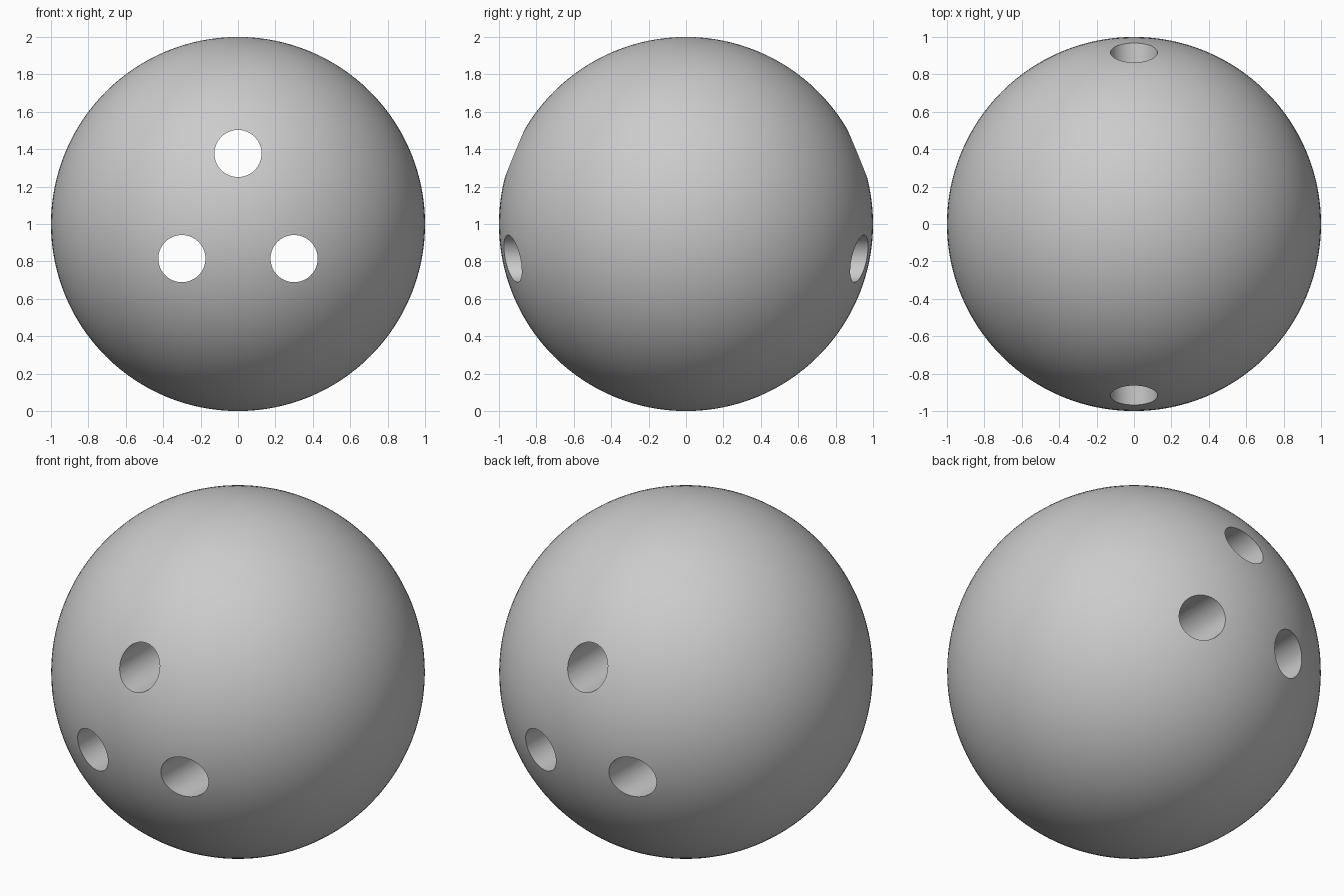
import bpy
import bmesh
import math
from mathutils import Matrix, Vector

cube = bpy.data.objects.get("Cube")
if cube:
    bpy.data.objects.remove(cube, do_unlink=True)

HOLE_RADIUS = 0.126
HOLES = [(0, 1.377), (-0.3, 0.815), (0.3, 0.815)]

# Single grey finish
grey = bpy.data.materials.new("plain grey")
grey.use_nodes = True
colour = (0.6, 0.6, 0.6, 1)
grey.diffuse_color = colour
grey.node_tree.nodes["Principled BSDF"].inputs["Base Color"].default_value = colour


def add_object(name, bm):
    mesh = bpy.data.meshes.new(name)
    bm.to_mesh(mesh)
    bm.free()
    mesh.materials.append(grey)
    obj = bpy.data.objects.new(name, mesh)
    bpy.context.collection.objects.link(obj)
    return obj


# Ball
bm = bmesh.new()
bmesh.ops.create_uvsphere(bm, u_segments=128, v_segments=64, radius=1,
                          matrix=Matrix.Translation(Vector((0, 0, 1))))
ball = add_object("ball", bm)

# Finger holes drilled straight through from front to back
bm = bmesh.new()
for x, z in HOLES:
    place = Matrix.Translation(Vector((x, 0, z))) @ Matrix.Rotation(math.pi / 2, 4, "X")
    bmesh.ops.create_cone(bm, cap_ends=True, segments=64, radius1=HOLE_RADIUS,
                          radius2=HOLE_RADIUS, depth=3, matrix=place)
drills = add_object("hole_cutters", bm)
drills.hide_render = True

cut = ball.modifiers.new("finger_holes", "BOOLEAN")
cut.operation = "DIFFERENCE"
cut.solver = "EXACT"
cut.object = drills

bpy.ops.object.select_all(action="DESELECT")
ball.select_set(True)
bpy.context.view_layer.objects.active = ball
bpy.ops.object.modifier_apply(modifier=cut.name)
bpy.data.objects.remove(drills, do_unlink=True)

# Smooth surface with crisp hole rims
bpy.ops.object.shade_smooth_by_angle(angle=math.radians(30))
